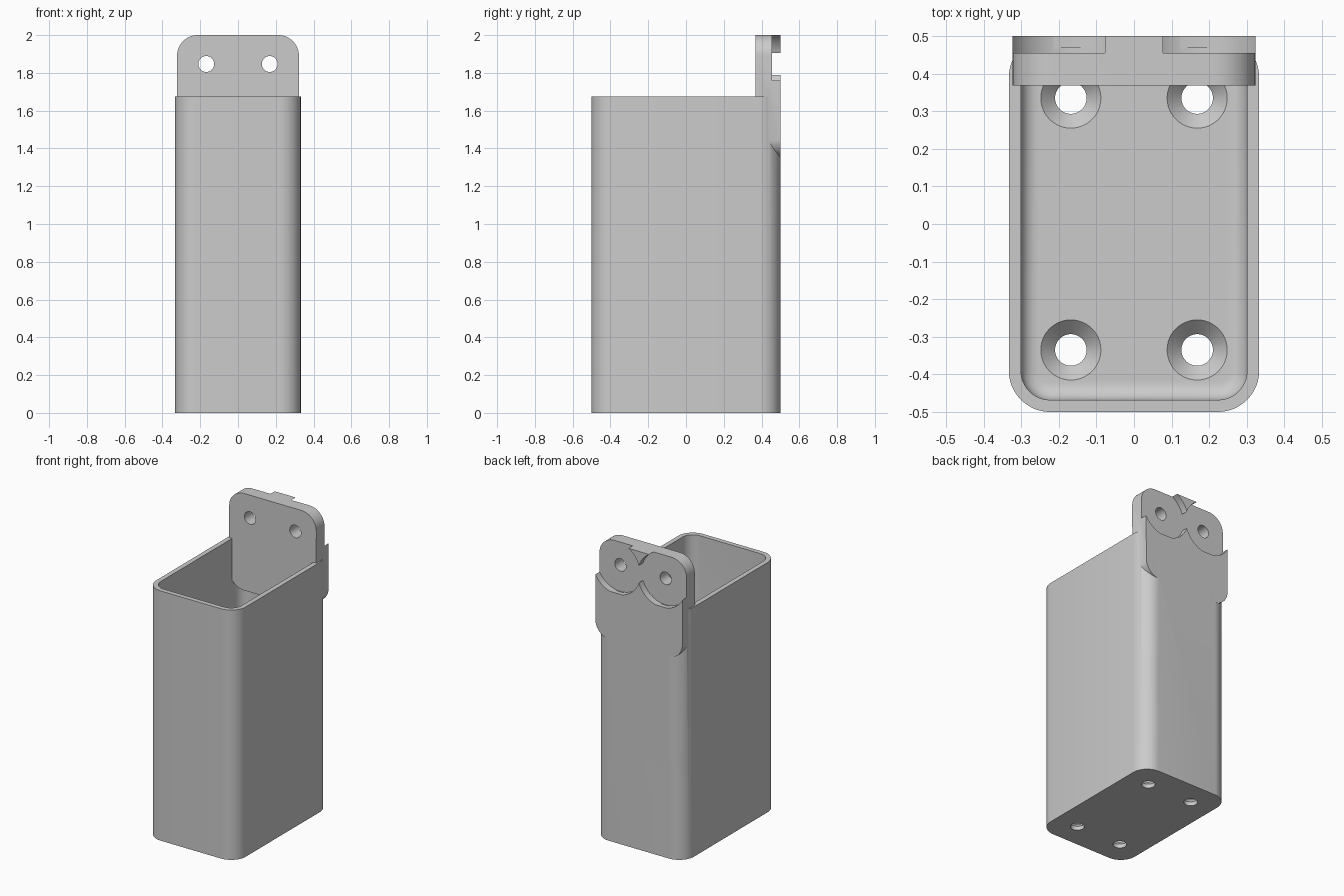
import bpy, bmesh
from math import sin, cos, pi

old = bpy.data.objects.get("Cube")
if old:
    bpy.data.objects.remove(old, do_unlink=True)

grey = bpy.data.materials.new("plain grey")
grey.use_nodes = True
grey.diffuse_color = (0.6, 0.6, 0.6, 1)
grey.node_tree.nodes["Principled BSDF"].inputs["Base Color"].default_value = (0.6, 0.6, 0.6, 1)


def outline(hx, hy, r, steps=12):
    """Rounded rectangle, or a circle when hx = hy = r."""
    pts = []
    for q, (sx, sy) in enumerate([(1, 1), (-1, 1), (-1, -1), (1, -1)]):
        for i in range(steps + 1):
            a = (q + i / steps) * pi / 2
            pts.append((sx * (hx - r) + r * cos(a), sy * (hy - r) + r * sin(a)))
    return pts[:-1] if hx > r or hy > r else [p for k, p in enumerate(pts) if k % (steps + 1)]


def loft(name, layers, centre=(0, 0), along_y=False):
    """Solid through layers of (hx, hy, radius, height), standing along z or y."""
    bm = bmesh.new()
    rings = []
    for hx, hy, r, h in layers:
        ring = []
        for u, v in outline(hx, hy, r):
            u, v = u + centre[0], v + centre[1]
            ring.append(bm.verts.new((u, h, v) if along_y else (u, v, h)))
        rings.append(ring)
    for a, b in zip(rings, rings[1:]):
        for i in range(len(a)):
            j = (i + 1) % len(a)
            bm.faces.new((a[i], a[j], b[j], b[i]))
    bm.faces.new(rings[0])
    bm.faces.new(rings[-1])
    bmesh.ops.recalc_face_normals(bm, faces=bm.faces)
    mesh = bpy.data.meshes.new(name)
    bm.to_mesh(mesh)
    bm.free()
    mesh.materials.append(grey)
    obj = bpy.data.objects.new(name, mesh)
    bpy.context.collection.objects.link(obj)
    return obj


def combine(target, tool, operation):
    """Apply a boolean and throw the tool away."""
    mod = target.modifiers.new(operation.lower(), 'BOOLEAN')
    mod.operation, mod.solver, mod.object = operation, 'EXACT', tool
    bpy.ops.object.select_all(action='DESELECT')
    target.select_set(True)
    bpy.context.view_layer.objects.active = target
    bpy.ops.object.modifier_apply(modifier=mod.name)
    bpy.data.objects.remove(tool, do_unlink=True)


HX, HY, HEIGHT, CORNER = 0.333, 0.5, 1.675, 0.11
WALL, FLOOR, FILLET = 0.032, 0.065, 0.045
HOLE_X, HOLE_R = 0.168, 0.042

# Open box with rounded inner floor edge
box = loft("holder_box", [(HX, HY, CORNER, 0), (HX, HY, CORNER, HEIGHT)])
layers = []
for i in range(7):
    a = i / 6 * pi / 2
    inset = WALL + FILLET * (1 - sin(a))
    layers.append((HX - inset, HY - inset, CORNER - inset, FLOOR + FILLET * (1 - cos(a))))
layers.append((HX - WALL, HY - WALL, CORNER - WALL, HEIGHT + 0.2))
combine(box, loft("cavity_cutter", layers), 'DIFFERENCE')

# Countersunk floor holes
for x in (-HOLE_X, HOLE_X):
    for y in (-0.335, 0.335):
        profile = [(HOLE_R, -0.1), (HOLE_R, FLOOR - 0.038), (0.08, FLOOR), (0.08, FLOOR + 0.02)]
        cutter = loft("floor_hole_cutter", [(r, r, r, z) for r, z in profile], (x, y))
        combine(box, cutter, 'DIFFERENCE')

# Mounting plate with screw holes and round recesses at the back
plate = loft("mounting_plate", [(0.323, 0.325, 0.11, y) for y in (0.368, HY)], (0, 1.675), True)
for x in (-HOLE_X, HOLE_X):
    for r, start in ((0.178, 0.455), (HOLE_R, 0.2)):
        cutter = loft("plate_cutter", [(r, r, r, y) for y in (start, 0.7)], (x, 1.847), True)
        combine(plate, cutter, 'DIFFERENCE')

combine(box, plate, 'UNION')
bpy.ops.object.select_all(action='DESELECT')
box.select_set(True)
bpy.context.view_layer.objects.active = box
bpy.ops.object.shade_smooth_by_angle(angle=pi / 6)
